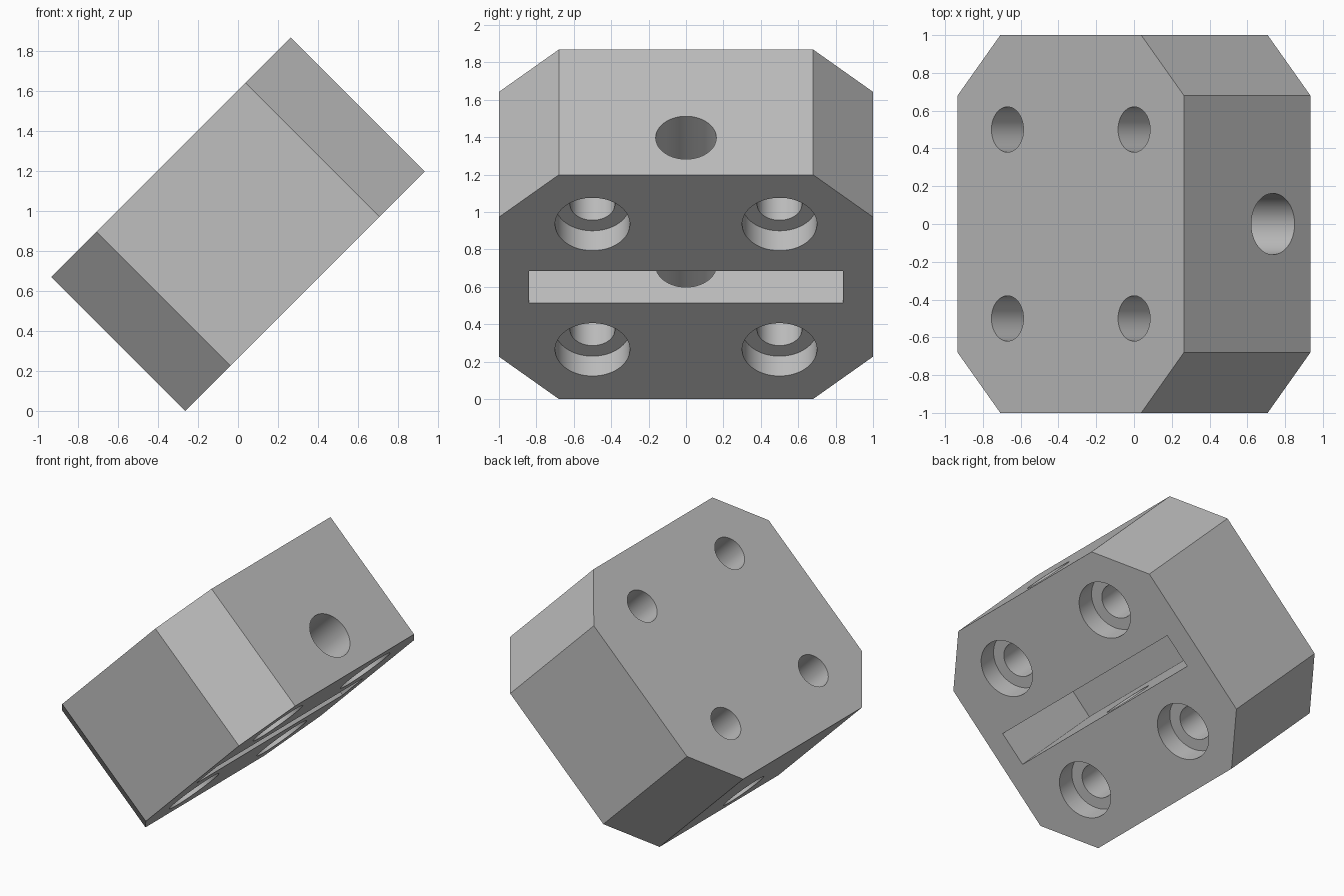
import bpy
import bmesh
import math
from mathutils import Matrix

cube = bpy.data.objects.get("Cube")
if cube:
    bpy.data.objects.remove(cube, do_unlink=True)

LENGTH, WIDTH, THICK, CHAMFER = 1.695, 2.0, 0.947, 0.32
BOTTOM = -THICK / 2

grey = bpy.data.materials.new("plain_grey")
grey.use_nodes = True
colour = (0.52, 0.52, 0.52, 1)
grey.diffuse_color = colour
grey.node_tree.nodes["Principled BSDF"].inputs["Base Color"].default_value = colour


def to_object(name, bm):
    bmesh.ops.recalc_face_normals(bm, faces=bm.faces)
    mesh = bpy.data.meshes.new(name)
    bm.to_mesh(mesh)
    bm.free()
    mesh.materials.append(grey)
    obj = bpy.data.objects.new(name, mesh)
    bpy.context.collection.objects.link(obj)
    return obj


def box(name, size, centre):
    bm = bmesh.new()
    bmesh.ops.create_cube(bm, size=1, matrix=Matrix.Translation(centre) @ Matrix.Diagonal((*size, 1)))
    return to_object(name, bm)


def cylinder(name, radius, depth, centre, turn=0):
    bm = bmesh.new()
    bmesh.ops.create_cone(bm, cap_ends=True, segments=64, radius1=radius, radius2=radius, depth=depth,
                          matrix=Matrix.Translation(centre) @ Matrix.Rotation(turn, 4, 'Y'))
    return to_object(name, bm)


def cut(target, cutter):
    mod = target.modifiers.new("cut", 'BOOLEAN')
    mod.operation = 'DIFFERENCE'
    mod.solver = 'EXACT'
    mod.object = cutter
    cutter.hide_render = True
    bpy.context.view_layer.objects.active = target
    bpy.ops.object.modifier_apply(modifier=mod.name)
    bpy.data.objects.remove(cutter, do_unlink=True)


# Block with four chamfered corners, modelled flat and tilted at the end
a, b = LENGTH / 2, WIDTH / 2
bm = bmesh.new()
outline = []
for sx, sy in ((1, 1), (-1, 1), (-1, -1), (1, -1)):
    pair = [(sx * a, sy * (b - CHAMFER)), (sx * (a - CHAMFER), sy * b)]
    outline += pair if sx * sy > 0 else pair[::-1]
base = bm.faces.new([bm.verts.new((x, y, BOTTOM)) for x, y in outline])
top = bmesh.ops.extrude_face_region(bm, geom=[base])
bmesh.ops.translate(bm, vec=(0, 0, THICK),
                    verts=[v for v in top["geom"] if isinstance(v, bmesh.types.BMVert)])
block = to_object("clamp_block", bm)

# Counterbored bolt holes
for x in (-0.474, 0.474):
    for y in (-0.5, 0.5):
        cut(block, cylinder("bolt_hole", 0.12, 2, (x, y, 0)))
        cut(block, cylinder("counterbore", 0.2, 0.3, (x, y, BOTTOM)))

# Long cross hole, then the deep slot in the underside
cut(block, cylinder("cross_hole", 0.162, 3, (0, 0, -0.193), math.pi / 2))
cut(block, box("slot", (0.24, 1.68, 1.62), (0, 0, BOTTOM)))

# Stand the block on its lower edge
block.data.transform(Matrix.Translation((0, 0, (LENGTH + THICK) / 2 * math.sqrt(0.5)))
                     @ Matrix.Rotation(-math.pi / 4, 4, 'Y'))

bpy.ops.object.select_all(action='DESELECT')
block.select_set(True)
bpy.context.view_layer.objects.active = block
bpy.ops.object.shade_smooth_by_angle(angle=math.radians(30))
